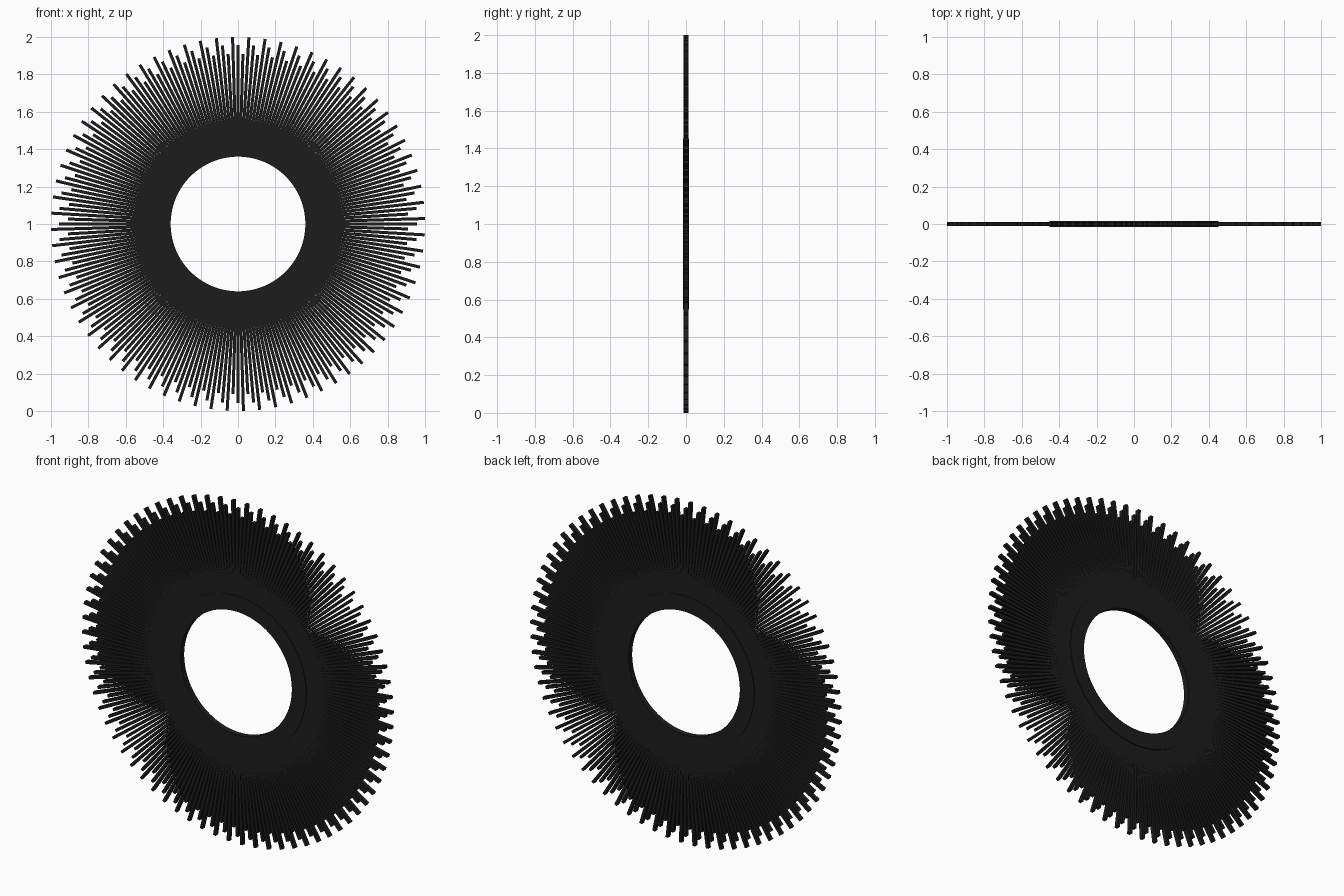
import bpy, bmesh
from math import sin, cos, pi

if "Cube" in bpy.data.objects:
    bpy.data.objects.remove(bpy.data.objects["Cube"])

CZ = 1.0
mat = bpy.data.materials.new("black")
mat.diffuse_color = (0.012, 0.012, 0.012, 1)
mat.use_nodes = True
mat.node_tree.nodes["Principled BSDF"].inputs["Base Color"].default_value = mat.diffuse_color


def finish(bm, name):
    bmesh.ops.recalc_face_normals(bm, faces=bm.faces[:])
    me = bpy.data.meshes.new(name)
    bm.to_mesh(me)
    bm.free()
    me.materials.append(mat)
    ob = bpy.data.objects.new(name, me)
    ob.location.z = CZ
    bpy.context.collection.objects.link(ob)
    return ob


# flat hub ring: rectangular section swept round the y axis
def ring(name, r0, r1, half, n=128):
    bm = bmesh.new()
    section = [(r0, -half), (r1, -half), (r1, half), (r0, half)]
    loops = []
    for i in range(n):
        a = 2 * pi * i / n
        loops.append([bm.verts.new((r * cos(a), y, r * sin(a))) for r, y in section])
    for i in range(n):
        p, q = loops[i], loops[(i + 1) % n]
        for j in range(4):
            k = (j + 1) % 4
            f = bm.faces.new((p[j], p[k], q[k], q[j]))
            f.smooth = True
    ob = finish(bm, name)
    bpy.context.view_layer.objects.active = ob
    ob.select_set(True)
    bpy.ops.object.shade_smooth_by_angle()
    ob.select_set(False)


# radial sticks: every third one shares a length
def spokes(name, offset, length, count=72, start=0.40, w=0.016, d=0.024):
    bm = bmesh.new()
    for i in range(count):
        a = 2 * pi * (i + offset / 3) / count
        c, s = cos(a), sin(a)
        box = bmesh.ops.create_cube(bm, size=1)
        for v in box["verts"]:
            r = start if v.co.x < 0 else length
            t = v.co.z * w
            v.co = (r * c - t * s, v.co.y * d, r * s + t * c)
    finish(bm, name)


ring("hub_ring", 0.36, 0.452, 0.017)
spokes("medium_spokes", 0, 0.958)
spokes("long_spokes", 1, 1.0)
spokes("short_spokes", 2, 0.91)
